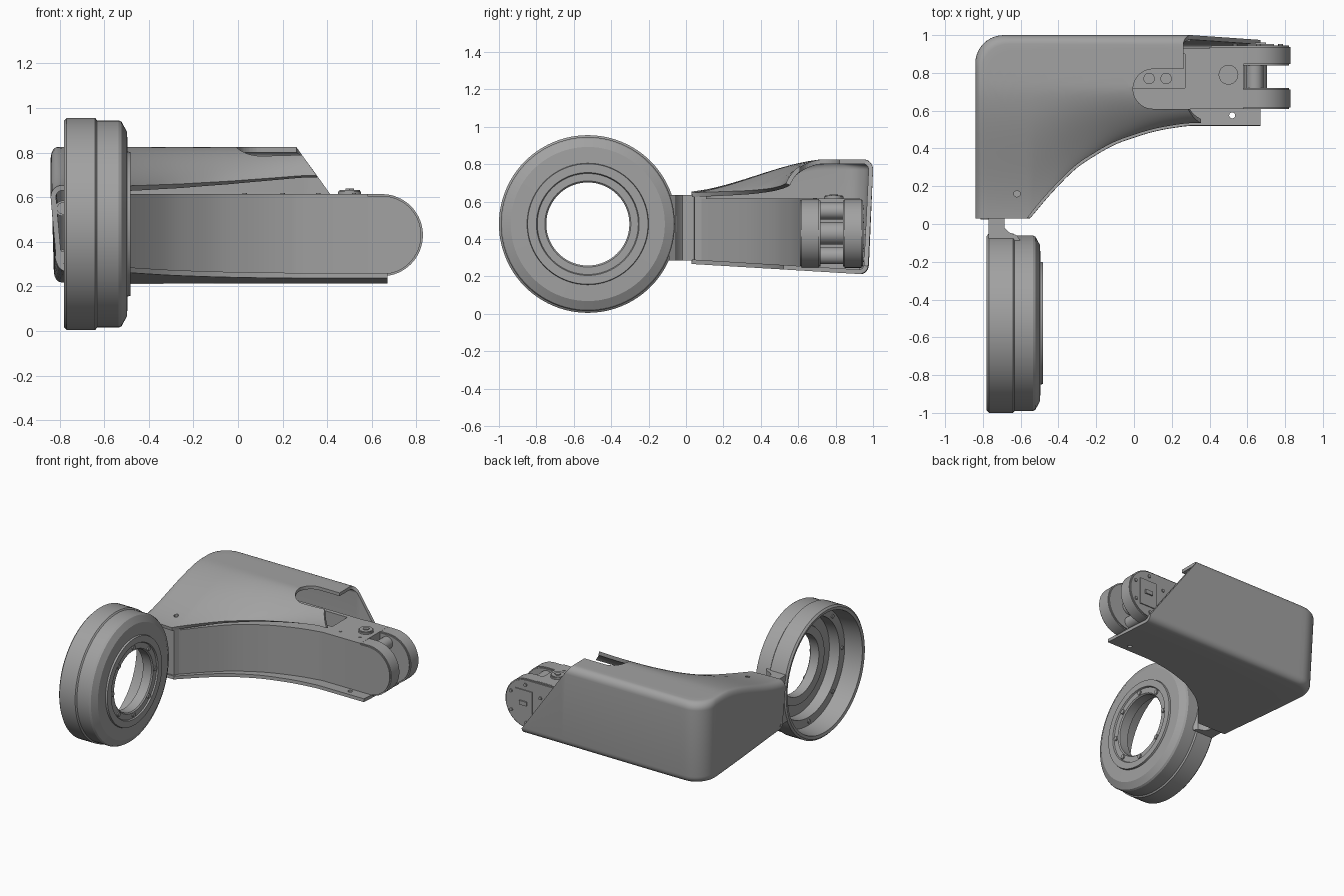
import bpy, bmesh, math
from mathutils import Vector, Matrix

cube = bpy.data.objects.get("Cube")
if cube:
    bpy.data.objects.remove(cube, do_unlink=True)

grey = bpy.data.materials.new("machined grey")
grey.use_nodes = True
COL = (0.36, 0.36, 0.36, 1)
grey.diffuse_color = COL
grey.node_tree.nodes["Principled BSDF"].inputs["Base Color"].default_value = COL


def make(name, bm):
    bmesh.ops.recalc_face_normals(bm, faces=bm.faces)
    me = bpy.data.meshes.new(name)
    bm.to_mesh(me)
    bm.free()
    ob = bpy.data.objects.new(name, me)
    bpy.context.collection.objects.link(ob)
    me.materials.append(grey)
    return ob


def finish(ob, angle=32):
    """Apply modifiers, then smooth with sharp edges kept."""
    bpy.ops.object.select_all(action='DESELECT')
    bpy.context.view_layer.objects.active = ob
    ob.select_set(True)
    for m in list(ob.modifiers):
        bpy.ops.object.modifier_apply(modifier=m.name)
    bpy.ops.object.shade_smooth_by_angle(angle=math.radians(angle))
    return ob


def cut(ob, cutter):
    m = ob.modifiers.new("cut", 'BOOLEAN')
    m.operation, m.solver, m.object = 'DIFFERENCE', 'EXACT', cutter
    cutter.hide_render = True
    finish(ob)
    bpy.data.objects.remove(cutter, do_unlink=True)


def cylinder(name, centre, r, length, axis, seg=24, bevel=0):
    bm = bmesh.new()
    rot = Vector((0, 0, 1)).rotation_difference(Vector(axis)).to_matrix().to_4x4()
    bmesh.ops.create_cone(bm, cap_ends=True, segments=seg, radius1=r, radius2=r, depth=length)
    if bevel:
        rim = [e for e in bm.edges if abs(e.verts[0].co.z - e.verts[1].co.z) < 1e-5]
        bmesh.ops.bevel(bm, geom=rim, offset=bevel, segments=2, affect='EDGES')
    bmesh.ops.transform(bm, matrix=Matrix.Translation(centre) @ rot, verts=bm.verts)
    return finish(make(name, bm))


def box(name, lo, hi):
    bm = bmesh.new()
    bmesh.ops.create_cube(bm, size=1)
    for v in bm.verts:
        v.co = Vector([(a + b) / 2 + c * (b - a) for a, b, c in zip(lo, hi, v.co)])
    return make(name, bm)


def prism(name, outline, z0, z1):
    bm = bmesh.new()
    f = bm.faces.new([bm.verts.new((x, y, z0)) for x, y in outline])
    up = bmesh.ops.extrude_face_region(bm, geom=[f])["geom"]
    for v in up:
        if isinstance(v, bmesh.types.BMVert):
            v.co.z = z1
    return make(name, bm)


# Concave side of the housing in plan, and its top and bottom heights
EDGE = [(-0.55, 0.03), (-0.43, 0.17), (-0.31, 0.29), (-0.2, 0.365), (-0.1, 0.42),
        (0, 0.457), (0.1, 0.487), (0.2, 0.507), (0.32, 0.52), (0.67, 0.52)]


def edge_y(x):
    if x <= EDGE[0][0]:
        return EDGE[0][1]
    n = len(EDGE)
    for i in range(n - 1):
        (x0, y0), (x1, y1) = EDGE[i], EDGE[i + 1]
        if x <= x1:
            def slope(j):
                a, b = EDGE[max(j - 1, 0)], EDGE[min(j + 1, n - 1)]
                return (b[1] - a[1]) / (b[0] - a[0]) if j < n - 2 else 0
            h, t = x1 - x0, (x - x0) / (x1 - x0)
            return (y0 * (1 + 2 * t) * (1 - t) ** 2 + h * slope(i) * t * (1 - t) ** 2
                    + y1 * t * t * (3 - 2 * t) + h * slope(i + 1) * t * t * (t - 1))
    return EDGE[-1][1]


def top_z(x, y):
    c = edge_y(x)
    t = min(1, max(0, y - c) / (0.72 - c))
    k = min(1, max(0, (x + 0.55) / 0.85))
    soft = 0.6 * t * t * (3 - 2 * t) + 0.4 * t
    steep = math.sqrt(max(0, 1 - (1 - t) ** 2))
    low = 0.63 - 0.03 * x
    return low + (0.825 - low) * (soft + (steep - soft) * k)


def base_z(y):
    return 0.268 - 0.06 * y


# Housing: ribs fanned from the outer wall path to the concave edge
path = []
for i in range(37):
    t = i / 36
    path.append((0.67 - 1.36 * t, 1.0, 0.67 - 0.97 * t))
for i in range(1, 11):
    a = math.pi / 2 * i / 10
    path.append((-0.69 - 0.15 * math.sin(a), 0.85 + 0.15 * math.cos(a), -0.3 - 0.01 * i))
for i in range(1, 17):
    t = i / 16
    path.append((-0.84, 0.85 - 0.82 * t, -0.4 - 0.15 * t))

R = 0.055
bm = bmesh.new()
rows = []
for px, py, qx in path:
    P, Q = Vector((px, py)), Vector((qx, edge_y(qx)))
    length, u = (Q - P).length, (Q - P).normalized()
    fillet = [R * (1 - math.cos(math.pi / 2 * j / 6)) for j in range(7)]
    flat = [R + (length - R) * math.sin(math.pi / 2 * j / 24) for j in range(1, 25)]
    row = []
    for e in reversed(fillet + flat[5::6]):
        p = P + u * (e + 0.025 * (1 - e / length))
        lift = R - math.sqrt(max(0, R * R - max(0, R - e) ** 2))
        row.append(bm.verts.new((p.x, p.y, base_z(p.y) + lift)))
    for e in fillet + flat:
        p = P + u * e * (1 - 0.015 / length)
        drop = R - math.sqrt(max(0, R * R - max(0, R - e) ** 2))
        row.append(bm.verts.new((p.x, p.y, top_z(p.x, p.y) - drop)))
    rows.append(row)
for a, b in zip(rows, rows[1:]):
    for j in range(len(a) - 1):
        bm.faces.new((a[j], a[j + 1], b[j + 1], b[j]))
# Slanted open end
bmesh.ops.bisect_plane(bm, geom=bm.verts[:] + bm.edges[:] + bm.faces[:], dist=1e-5,
                       plane_co=(0.265, 0, 0.82), plane_no=(0.6, 0, 0.43), clear_outer=True)
housing = make("housing_shell", bm)
if max(housing.data.polygons, key=lambda p: p.center.y).normal.y < 0:
    housing.data.flip_normals()
solid = housing.modifiers.new("wall", 'SOLIDIFY')
solid.thickness, solid.offset = 0.024, -1
finish(housing)

# Rounded notch in the top, and screw holes
notch = [(0.1 + 0.105 * math.cos(a), 0.715 + 0.105 * math.sin(a))
         for a in [math.pi / 2 + math.pi * i / 20 for i in range(21)]]
cut(housing, prism("notch_cutter", notch + [(0.7, 0.61), (0.7, 0.82)], 0.63, 1))
cut(housing, cylinder("flange_hole", (0.52, 0.575, 0.23), 0.016, 0.2, (0, 0, 1)))
cut(housing, cylinder("top_hole", (-0.62, 0.16, 0.68), 0.018, 0.15, (0, 0, 1), 6))

# Inner arm following the concave side
front = []
for i in range(25):
    x = -0.53 + 0.8 * i / 24
    front.append((x, edge_y(x) + 0.045 + 0.047 * i / 24))
arm = prism("inner_arm", front + [(0.58, 0.61), (0.58, 0.93), (-0.66, 0.93), (-0.77, 0.8),
                                  (-0.77, 0.06), (-0.56, 0.06)], 0.2, 0.615)
for v in arm.data.vertices:
    if v.co.z < 0.3:
        v.co.z = base_z(v.co.y) + 0.015
cut(arm, box("pocket_cutter", (-0.05, 0.72, 0.5), (0.27, 0.9, 0.7)))
for x in (0.08, 0.17):
    cylinder("pocket_bolt", (x, 0.77, 0.53), 0.03, 0.08, (0, 0, 1), bevel=0.006)

# Fork ends with rounded tips
for name, y0, y1 in (("front_fork", 0.61, 0.72), ("rear_fork", 0.84, 0.945)):
    bm = bmesh.new()
    arc = [(0.645 + 0.184 * math.sin(math.pi * i / 32), 0.43 + 0.184 * math.cos(math.pi * i / 32))
           for i in range(33)]
    f = bm.faces.new([bm.verts.new((x, y0, z)) for x, z in arc + [(0.4, 0.246), (0.4, 0.614)]])
    for v in bmesh.ops.extrude_face_region(bm, geom=[f])["geom"]:
        if isinstance(v, bmesh.types.BMVert):
            v.co.y = y1
    rims = [e for e in bm.edges if abs(e.verts[0].co.y - e.verts[1].co.y) < 1e-5]
    bmesh.ops.bevel(bm, geom=rims, offset=0.008, segments=2, affect='EDGES')
    finish(make(name, bm))
cylinder("fork_shaft", (0.645, 0.78, 0.43), 0.06, 0.14, (0, 1, 0), 32)
for z in (0.31, 0.55):
    cylinder("fork_spacer", (0.64, 0.78, z), 0.045, 0.14, (0, 1, 0))
cylinder("arm_boss", (0.5, 0.79, 0.617), 0.052, 0.03, (0, 0, 1), 32, 0.006)
cylinder("boss_screw", (0.5, 0.79, 0.634), 0.022, 0.01, (0, 0, 1), 6)
for x in (0.03, 0.2, 0.36, 0.52):
    cylinder("arm_pin", (x, 0.69, 0.615), 0.01, 0.008, (0, 0, 1), 12)

# Plate and screws on the outer face of the rear fork
finish(box("rear_plate", (0.6, 0.943, 0.33), (0.74, 0.952, 0.53)))
finish(box("rear_connector", (0.64, 0.95, 0.42), (0.7, 0.962, 0.45)))
for i in range(6):
    a = math.pi / 3 * i + 0.5
    cylinder("rear_screw", (0.655 + 0.14 * math.cos(a), 0.947, 0.43 + 0.14 * math.sin(a)),
             0.012, 0.012, (0, 1, 0), 12)

# Wheel-shaped ring: profile (x, radius) turned about the x axis
CY, CZ = -0.525, 0.48
profile = [(-0.78, 0.462), (-0.768, 0.475), (-0.64, 0.475), (-0.632, 0.465), (-0.535, 0.465),
           (-0.522, 0.458), (-0.497, 0.412), (-0.495, 0.325), (-0.482, 0.322), (-0.482, 0.275),
           (-0.492, 0.27), (-0.492, 0.23), (-0.5, 0.222), (-0.57, 0.222), (-0.575, 0.28),
           (-0.56, 0.285), (-0.56, 0.36), (-0.64, 0.365), (-0.64, 0.425), (-0.775, 0.44)]
bm = bmesh.new()
N = 96
rings = [[bm.verts.new((x, CY + r * math.cos(math.tau * i / N), CZ + r * math.sin(math.tau * i / N)))
          for i in range(N)] for x, r in profile]
for a, b in zip(rings, rings[1:] + rings[:1]):
    for i in range(N):
        j = (i + 1) % N
        bm.faces.new((a[i], a[j], b[j], b[i]))
finish(make("ring_hub", bm), 25)
for i in range(8):
    a = math.tau * i / 8
    dy, dz = math.cos(a), math.sin(a)
    cylinder("ring_bolt", (-0.49, CY + 0.25 * dy, CZ + 0.25 * dz), 0.018, 0.014, (1, 0, 0), 16, 0.003)
    cylinder("rim_bolt", (-0.642, CY + 0.395 * dy, CZ + 0.395 * dz), 0.014, 0.012, (1, 0, 0), 12)

# Neck joining ring and arm, with its fixing bolts
neck = prism("neck_bracket", [(-0.77, 0.1), (-0.77, -0.09), (-0.6, -0.09), (-0.62, -0.06),
                              (-0.66, -0.045), (-0.685, -0.02), (-0.685, 0.04),
                              (-0.56, 0.045), (-0.53, 0.11)], 0.285, 0.635)
finish(neck)
for z in (0.33, 0.55):
    cylinder("neck_bolt", (-0.785, 0.045, z), 0.035, 0.04, (0, 1, 0), bevel=0.008)
